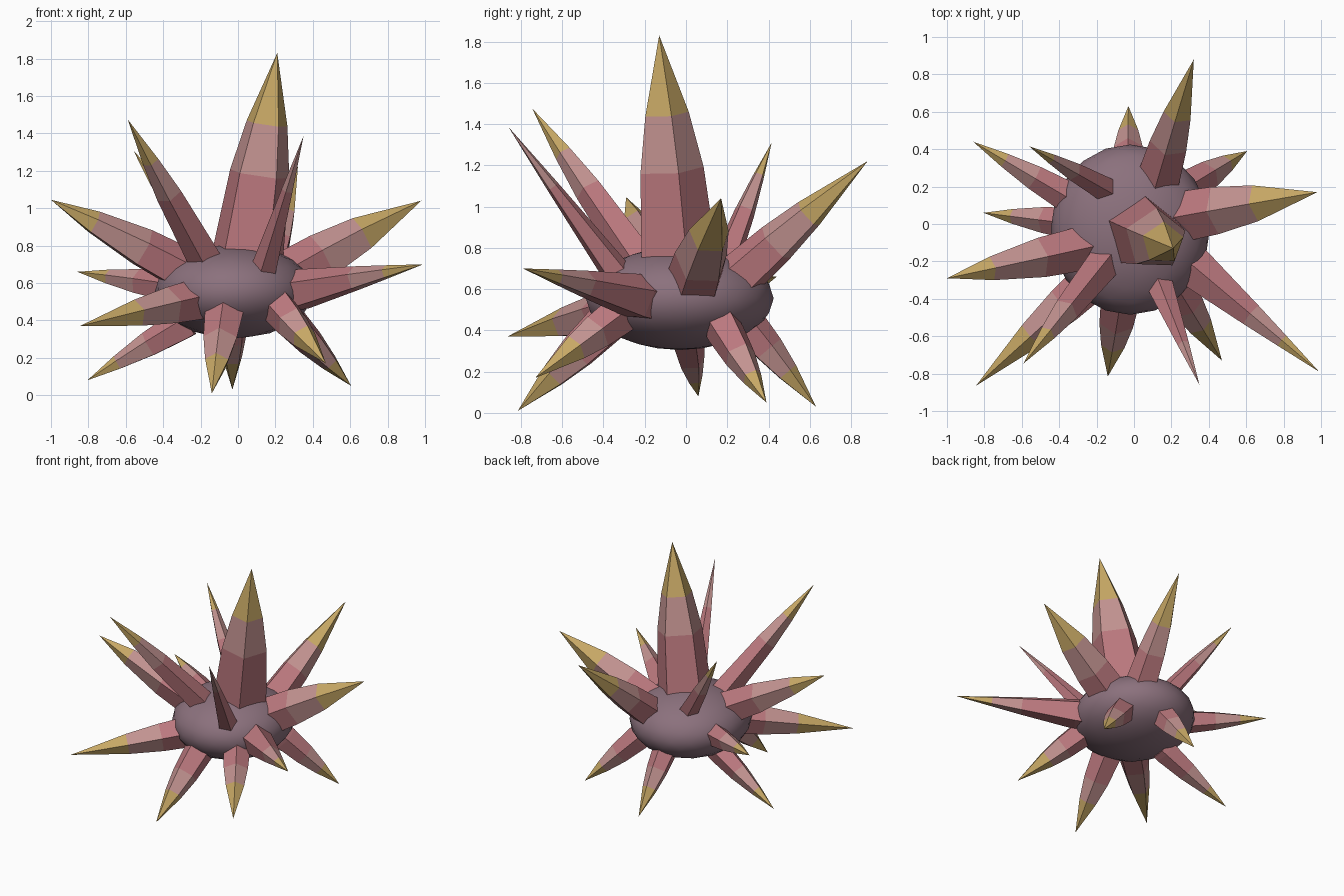
import bpy, bmesh, math
from mathutils import Vector

if "Cube" in bpy.data.objects:
    bpy.data.objects.remove(bpy.data.objects["Cube"])


def material(name, rgb):
    m = bpy.data.materials.new(name)
    m.diffuse_color = (*rgb, 1)
    m.use_nodes = True
    m.node_tree.nodes["Principled BSDF"].inputs["Base Color"].default_value = m.diffuse_color
    return m


BODY = material("mauve", (0.26, 0.165, 0.205))
BANDS = [material("pink", (0.50, 0.19, 0.21)),
         material("pale_pink", (0.54, 0.29, 0.28)),
         material("yellow", (0.57, 0.39, 0.13))]
SIDES = 5

# Body: squashed faceted ball
bpy.ops.mesh.primitive_ico_sphere_add(subdivisions=3, radius=1, location=(-0.02, -0.03, 0.555))
body = bpy.context.object
body.name = "body"
body.scale = (0.425, 0.455, 0.25)
bpy.ops.object.transform_apply(location=False, rotation=False, scale=True)
body.data.materials.append(BODY)
bpy.ops.object.shade_smooth()


def spike(name, base, tip, radius, pale, yellow, bulge, roll=0.28):
    """Tapered five-sided spike with three colour bands and a pointed tip."""
    base, tip = Vector(base), Vector(tip)
    axis = tip - base
    d = axis.normalized()
    ref = Vector((0, 1, 0)) if abs(d.z) > 0.9 else Vector((0, 0, 1))
    u = ref.cross(d).normalized()
    v = d.cross(u)
    bm = bmesh.new()
    rings = []
    for t in (-0.07, 0.0, pale, yellow):
        r = radius * (1 - max(t, 0) ** bulge)
        rings.append([bm.verts.new(base + axis * t
                      + (u * math.cos(a) + v * math.sin(a)) * r)
                      for a in (roll + math.tau * k / SIDES for k in range(SIDES))])
    point = bm.verts.new(tip)
    bm.faces.new(rings[0][::-1])
    for i in range(len(rings)):
        for k in range(SIDES):
            n = (k + 1) % SIDES
            if i < 3:
                f = bm.faces.new((rings[i][k], rings[i][n], rings[i + 1][n], rings[i + 1][k]))
            else:
                f = bm.faces.new((rings[i][k], rings[i][n], point))
            f.material_index = max(i - 1, 0)
    bmesh.ops.recalc_face_normals(bm, faces=bm.faces)
    me = bpy.data.meshes.new(name)
    bm.to_mesh(me)
    bm.free()
    for m in BANDS:
        me.materials.append(m)
    ob = bpy.data.objects.new(name, me)
    bpy.context.collection.objects.link(ob)
    return ob


# Spikes: base, tip, radius, pale band start, yellow band start, bulge
upper = [
    ((0.05, -0.05, 0.75), (0.21, -0.13, 1.83), 0.20, 0.40, 0.65, 2.0),
    ((0.14, -0.33, 0.67), (0.35, -0.86, 1.385), 0.075, 0.60, 0.985, 1.1),
    ((0.14, 0.27, 0.67), (0.32, 0.88, 1.22), 0.12, 0.27, 0.53, 1.7),
    ((0.32, 0.05, 0.66), (0.98, 0.17, 1.04), 0.14, 0.20, 0.52, 2.0),
    ((-0.28, -0.13, 0.66), (-1.0, -0.29, 1.045), 0.125, 0.32, 0.68, 2.0),
    ((-0.18, -0.23, 0.74), (-0.59, -0.745, 1.475), 0.095, 0.46, 0.70, 1.9),
    ((-0.16, 0.19, 0.73), (-0.56, 0.415, 1.31), 0.07, 0.42, 0.72, 1.6),
]
lower = [
    ((0.33, -0.24, 0.56), (0.99, -0.79, 0.70), 0.115, 0.45, 0.70, 1.1),
    ((0.28, 0.19, 0.40), (0.605, 0.39, 0.05), 0.095, 0.35, 0.65, 1.7),
    ((-0.03, 0.32, 0.40), (-0.03, 0.63, 0.03), 0.09, 0.25, 0.55, 1.6),
    ((-0.07, -0.38, 0.43), (-0.14, -0.815, 0.01), 0.11, 0.33, 0.60, 1.8),
    ((-0.30, 0.0, 0.37), (-0.805, 0.06, 0.08), 0.09, 0.35, 0.68, 1.6),
    ((-0.25, -0.32, 0.50), (-0.845, -0.865, 0.37), 0.115, 0.20, 0.50, 1.6),
    ((-0.38, 0.16, 0.58), (-0.86, 0.44, 0.66), 0.085, 0.32, 0.65, 1.5),
    ((0.22, -0.33, 0.47), (0.47, -0.73, 0.17), 0.10, 0.27, 0.52, 1.8),
]
for group, name in ((upper, "upper_spike"), (lower, "lower_spike")):
    for i, args in enumerate(group, 1):
        spike(f"{name}_{i}", *args)
